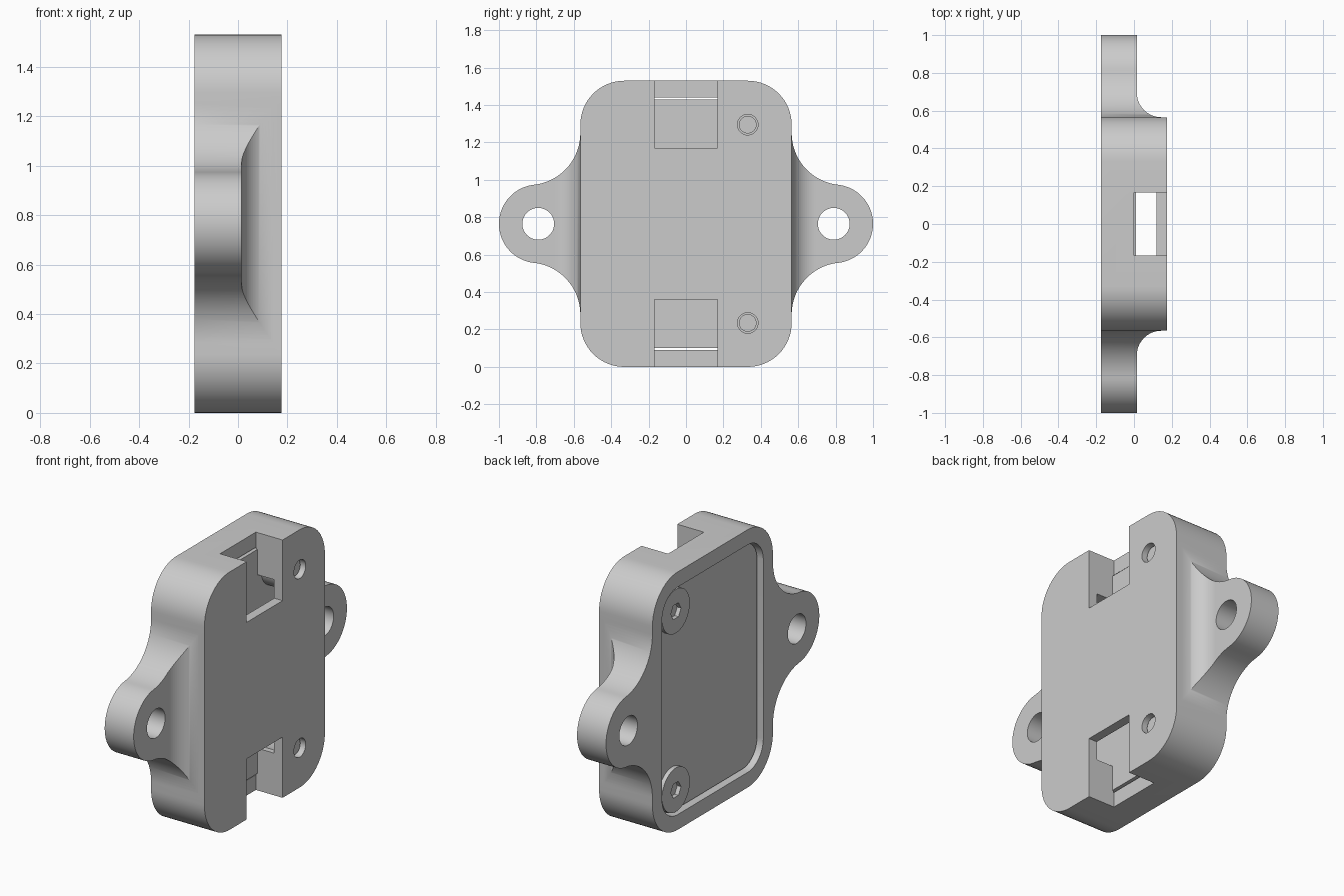
import bpy, bmesh
from math import pi, cos, sin, atan2, radians
from mathutils import Vector

cube = bpy.data.objects.get("Cube")
if cube:
    bpy.data.objects.remove(cube, do_unlink=True)

grey = bpy.data.materials.new("plain grey")
grey.use_nodes = True
grey.diffuse_color = (0.6, 0.6, 0.6, 1)
grey.node_tree.nodes["Principled BSDF"].inputs["Base Color"].default_value = (0.6, 0.6, 0.6, 1)

# Main sizes
X = 0.175              # half thickness
HALF_W = 0.565         # half width of the case
HEIGHT = 1.53
MID = HEIGHT / 2
CORNER = 0.235
EAR_Y, EAR_R, EAR_TOP = 0.79, 0.21, 0.015
SCREW_Y = HALF_W - CORNER
SCREWS = (CORNER, HEIGHT - CORNER)
SLOT_W = 0.168


def arc(cu, cv, r, a0, a1, n=16):
    return [(cu + r * cos(a0 + (a1 - a0) * i / n), cv + r * sin(a0 + (a1 - a0) * i / n))
            for i in range(n + 1)]


def prism(name, points, lo, hi, axis="x"):
    """Extrude a yz outline along x, or an xy outline along z."""
    bm = bmesh.new()
    place = (lambda p: (lo, *p)) if axis == "x" else (lambda p: (*p, lo))
    step = Vector((hi - lo, 0, 0)) if axis == "x" else Vector((0, 0, hi - lo))
    face = bm.faces.new([bm.verts.new(place(p)) for p in points])
    top = bmesh.ops.extrude_face_region(bm, geom=[face])["geom"]
    bmesh.ops.translate(bm, vec=step, verts=[v for v in top if isinstance(v, bmesh.types.BMVert)])
    bmesh.ops.recalc_face_normals(bm, faces=bm.faces)
    mesh = bpy.data.meshes.new(name)
    bm.to_mesh(mesh)
    bm.free()
    mesh.materials.append(grey)
    obj = bpy.data.objects.new(name, mesh)
    bpy.context.collection.objects.link(obj)
    return obj


def disc(name, y, z, r, lo, hi, n=48):
    return prism(name, arc(y, z, r, 0, 2 * pi, n)[:-1], lo, hi)


def box(name, lo, hi):
    return prism(name, [(lo[1], lo[2]), (hi[1], lo[2]), (hi[1], hi[2]), (lo[1], hi[2])], lo[0], hi[0])


def rounded(half_w, half_h, r):
    pts = []
    for i, (sy, sz) in enumerate(((1, 1), (-1, 1), (-1, -1), (1, -1))):
        pts += arc(sy * (half_w - r), MID + sz * (half_h - r), r, i * pi / 2, (i + 1) * pi / 2)
    return pts


def boolean(obj, tool, operation="DIFFERENCE"):
    mod = obj.modifiers.new("cut", "BOOLEAN")
    mod.operation, mod.object, mod.solver = operation, tool, "EXACT"
    bpy.context.view_layer.objects.active = obj
    bpy.ops.object.modifier_apply(modifier=mod.name)
    bpy.data.objects.remove(tool, do_unlink=True)


def smooth(obj):
    bpy.ops.object.select_all(action="DESELECT")
    obj.select_set(True)
    bpy.context.view_layer.objects.active = obj
    bpy.ops.object.shade_smooth_by_angle(angle=radians(30))


# Case outline: quarter with corner, concave neck and ear, then mirrored
neck_z = 0.485
d = EAR_Y - HALF_W
neck_r = (d * d + neck_z ** 2 - EAR_R ** 2) / (2 * (EAR_R + d))
neck_y = HALF_W + neck_r
angle = atan2(neck_z, neck_y - EAR_Y)
quarter = arc(EAR_Y, 0, EAR_R, 0, angle, 24)
quarter += arc(neck_y, neck_z, neck_r, angle + pi, pi, 24)[1:]
quarter += arc(SCREW_Y, MID - CORNER, CORNER, 0, pi / 2)
half = quarter + [(-y, z) for y, z in reversed(quarter)]
outline = half + [(y, -z) for y, z in reversed(half[1:-1])]
case = prism("case", [(y, z + MID) for y, z in outline], -X, X)

# Thin the ears and fillet them into the case sides
FILLET = 0.13
for side in (1, -1):
    curve = arc(EAR_TOP + FILLET, side * (HALF_W + FILLET), FILLET, -side * pi / 2, -side * pi / 2 - side * pi / 2)
    curve += [(EAR_TOP, side * 1.2), (0.3, side * 1.2), (0.3, side * HALF_W)]
    boolean(case, prism("ear_cutter", curve, -0.2, 1.8, "z"))
    boolean(case, disc("ear_hole_cutter", side * EAR_Y, MID, 0.085, -0.3, 0.3))

# Lid opening at the back, inner chamber and strap slots
boolean(case, prism("lid_opening_cutter", rounded(0.475, MID - 0.09, 0.145), -0.3, 0.002))
boolean(case, box("chamber_cutter", (-0.01, -0.44, 0.25), (0.12, 0.44, 1.28)))
for low, high in ((-0.1, 0.36), (1.17, 1.63)):
    boolean(case, box("slot_cutter", (0, -SLOT_W, low), (0.3, SLOT_W, high)))
for z in SCREWS:
    boolean(case, disc("screw_hole_cutter", SCREW_Y, z, 0.055, -0.05, 0.3))
smooth(case)

# Sunken lid
lid = prism("lid", rounded(0.466, MID - 0.1, 0.136), -0.14, 0.01)
smooth(lid)

# Screws with hexagon sockets, and the bosses they run through
for name, z in zip(("lower", "upper"), SCREWS):
    head = disc(name + "_screw_head", SCREW_Y, z, 0.13, -0.165, -0.13)
    boolean(head, disc("socket_cutter", SCREW_Y, z, 0.048, -0.3, -0.137, 6))
    smooth(head)
    boss = disc(name + "_screw_boss", SCREW_Y, z, 0.13, 0.005, 0.125)
    smooth(boss)
    tip = disc(name + "_screw_tip", SCREW_Y, z, 0.047, 0.1, 0.145)
    smooth(tip)
